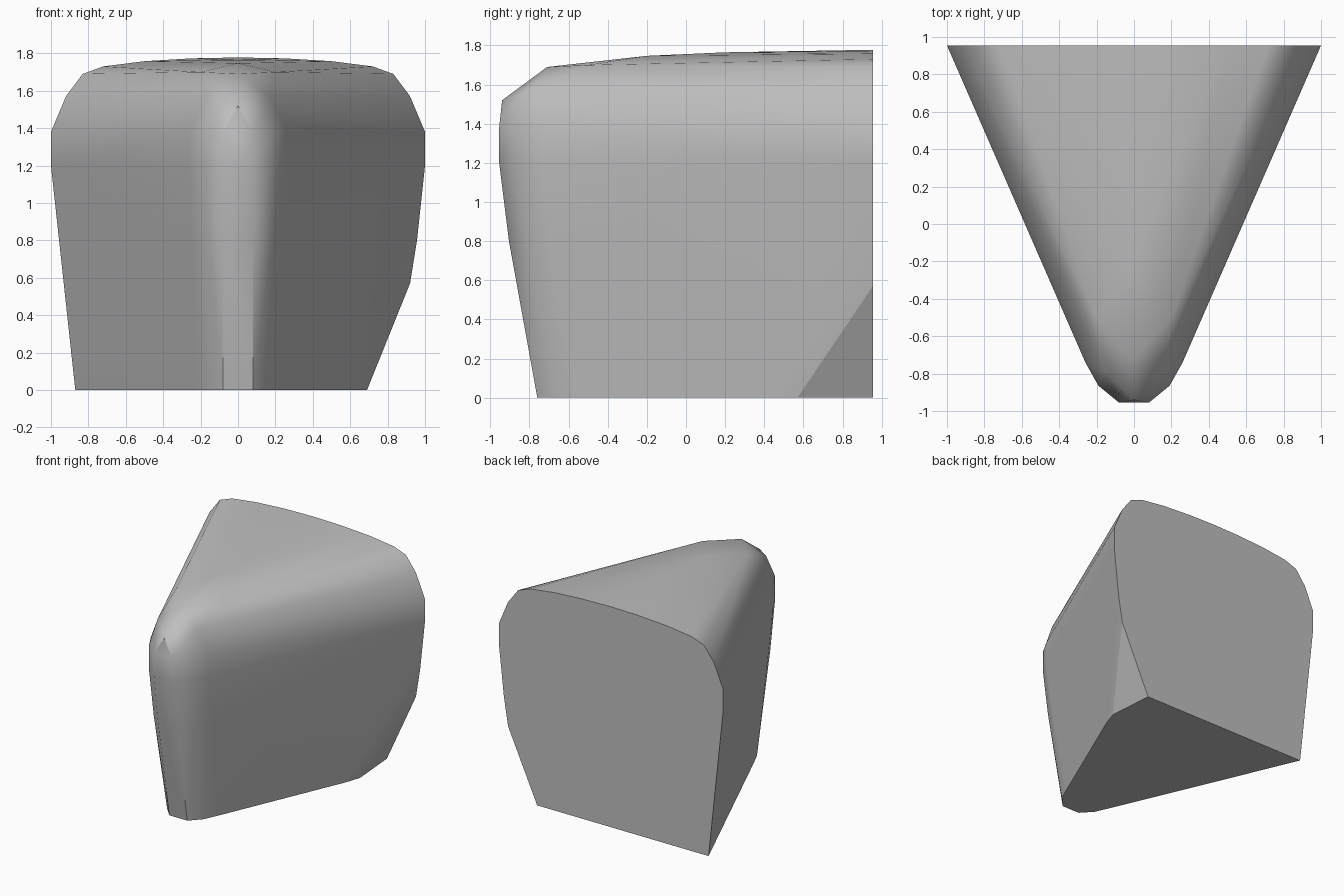
import bpy
import bmesh
import math

cube = bpy.data.objects.get("Cube")
if cube:
    bpy.data.objects.remove(cube, do_unlink=True)

BACK = 0.955

# Plain grey stone
grey = bpy.data.materials.new("warm_grey")
grey.use_nodes = True
colour = (0.52, 0.52, 0.52, 1)
grey.diffuse_color = colour
grey.node_tree.nodes["Principled BSDF"].inputs["Base Color"].default_value = colour


def mirrored(points):
    return [(s * x, y, z) for x, y, z in points for s in (1, -1)]


# Wedge walls: height, half width at the back, y of the blunt nose
points = []
for z, width, nose in ((0, 0.87, -0.76), (0.8, 0.957, -0.905),
                       (1.2, 1.0, -BACK), (1.38, 1.0, -BACK)):
    lean = 1.0 - width
    points += mirrored([
        (width, BACK, z),
        (0.35 - lean * 0.55, -0.53 + lean * 1.1, z),
        (0.26 - lean * 0.3, nose + 0.215, z),
        (0.19 - lean * 0.2, nose + 0.09, z),
        (0.08, nose, z),
    ])

# Rounded shoulder and nose bevel
points += mirrored([
    (0.92, BACK, 1.57), (0.17, -0.78, 1.57),
    (0.83, BACK, 1.69), (0.2, -0.5, 1.70),
])
points += [(0, -0.94, 1.52), (0, -0.71, 1.69)]

# Gently domed top, rising towards the back
points += mirrored([(0.72, BACK, 1.73), (0.5, BACK, 1.758), (0.25, BACK, 1.773)])
points += [(0, BACK, 1.778), (0, -0.2, 1.747), (0, 0.2, 1.765)]

# Chipped lower corner on the left side replaces the full corner
points = [p for p in points if not (p[0] > 0.8 and p[2] == 0)]
points += [
    (0.66, BACK, 0), (0.69, 0.57, 0), (0.65, 0.45, 0),
    (0.852, BACK, 0.42), (0.92, BACK, 0.57),
]

# Wrap the points into one solid
bm = bmesh.new()
for p in points:
    bm.verts.new(p)
hull = bmesh.ops.convex_hull(bm, input=bm.verts[:])
loose = {g for g in hull["geom_interior"] + hull["geom_unused"]
         if isinstance(g, bmesh.types.BMVert)}
bmesh.ops.delete(bm, geom=list(loose), context='VERTS')
bmesh.ops.dissolve_limit(bm, angle_limit=math.radians(0.5),
                         verts=bm.verts[:], edges=bm.edges[:])
bmesh.ops.recalc_face_normals(bm, faces=bm.faces[:])
mesh = bpy.data.meshes.new("wedge_block")
bm.to_mesh(mesh)
bm.free()
mesh.materials.append(grey)

block = bpy.data.objects.new("wedge_block", mesh)
bpy.context.collection.objects.link(block)
bpy.ops.object.select_all(action='DESELECT')
block.select_set(True)
bpy.context.view_layer.objects.active = block
bpy.ops.object.shade_smooth_by_angle(angle=math.radians(40))

# Crisp outline around the chipped face
chip_edges = {key for face in mesh.polygons
              if face.normal.x > 0.8 and face.normal.z < -0.3
              for key in face.edge_keys}
for edge in mesh.edges:
    if edge.key in chip_edges:
        edge.use_edge_sharp = True

# Large faces stay flat while narrow bevels blend
blend = block.modifiers.new("flat_faces", 'WEIGHTED_NORMAL')
blend.keep_sharp = True
